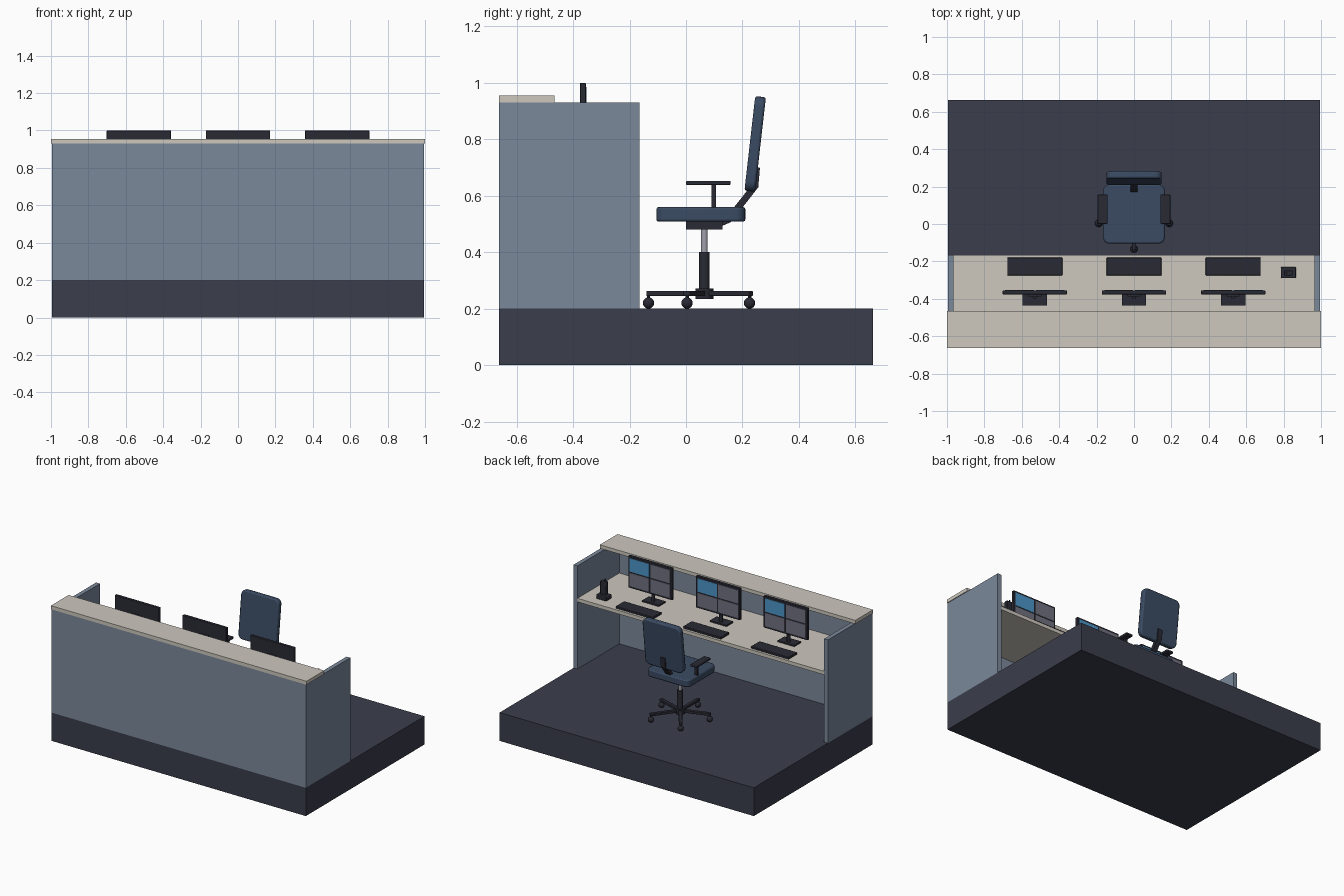
import bpy, bmesh
from math import cos, sin, pi, radians
from mathutils import Vector, Matrix

if "Cube" in bpy.data.objects:
    bpy.data.objects.remove(bpy.data.objects["Cube"])


def material(name, rgb):
    """Material from display (sRGB) colour."""
    color = [c ** 2.2 for c in rgb] + [1]
    m = bpy.data.materials.new(name)
    m.use_nodes = True
    m.diffuse_color = color
    m.node_tree.nodes["Principled BSDF"].inputs["Base Color"].default_value = color
    return m


FLOOR = material("floor", (0.24, 0.25, 0.30))
PANEL = material("panel", (0.48, 0.53, 0.60))
TOP = material("worktop", (0.80, 0.78, 0.74))
FABRIC = material("fabric", (0.24, 0.30, 0.39))
PLASTIC = material("plastic", (0.18, 0.18, 0.22))
METAL = material("metal", (0.62, 0.62, 0.66))
BLUE = material("screen_blue", (0.30, 0.58, 0.78))
GREY = material("screen_grey", (0.44, 0.44, 0.50))


def finish(name, bm, mat, smooth=False):
    mesh = bpy.data.meshes.new(name)
    bmesh.ops.recalc_face_normals(bm, faces=bm.faces)
    bm.to_mesh(mesh)
    bm.free()
    mesh.materials.append(mat)
    ob = bpy.data.objects.new(name, mesh)
    bpy.context.collection.objects.link(ob)
    if smooth:
        bpy.ops.object.select_all(action='DESELECT')
        ob.select_set(True)
        bpy.context.view_layer.objects.active = ob
        bpy.ops.object.shade_smooth_by_angle(angle=radians(35))
    return ob


def box(name, x, y, z, mat, corner=0, axis=2, soft=0):
    """Box from ranges; corner rounds the edges along axis, soft bevels the rest."""
    bm = bmesh.new()
    bmesh.ops.create_cube(bm, size=1)
    size = Vector(r[1] - r[0] for r in (x, y, z))
    mid = Vector((r[0] + r[1]) / 2 for r in (x, y, z))
    for v in bm.verts:
        v.co = v.co * size
    if corner:
        edges = [e for e in bm.edges
                 if abs(e.verts[0].co[axis] - e.verts[1].co[axis]) > 1e-6]
        bmesh.ops.bevel(bm, geom=edges, offset=corner, segments=5,
                        affect='EDGES', profile=0.5)
    ob = finish(name, bm, mat, bool(corner or soft))
    ob.location = mid
    if soft:
        mod = ob.modifiers.new("soft_edges", 'BEVEL')
        mod.width, mod.segments, mod.angle_limit = soft, 2, radians(40)
    return ob


def rod(name, a, b, r1, mat, r2=None, sides=20):
    a, b = Vector(a), Vector(b)
    bm = bmesh.new()
    turn = (b - a).to_track_quat('Z', 'Y').to_matrix().to_4x4()
    bmesh.ops.create_cone(bm, cap_ends=True, segments=sides, radius1=r1,
                          radius2=r2 or r1, depth=(b - a).length,
                          matrix=Matrix.Translation((a + b) / 2) @ turn)
    return finish(name, bm, mat, True)


def strip(name, points, thick, width, mat):
    """Bar following points in the side plane, given width across x."""
    pts = [Vector((0, y, z)) for y, z in points]
    bm = bmesh.new()
    rings = []
    for i, p in enumerate(pts):
        t = (pts[min(i + 1, len(pts) - 1)] - pts[max(i - 1, 0)]).normalized()
        n = Vector((0, -t.z, t.y)) * thick / 2
        w = Vector((width / 2, 0, 0))
        rings.append([bm.verts.new(q) for q in (p + n + w, p + n - w, p - n - w, p - n + w)])
    for a, b in zip(rings, rings[1:]):
        for k in range(4):
            bm.faces.new((a[k], a[k - 1], b[k - 1], b[k]))
    bm.faces.new(rings[0])
    bm.faces.new(rings[-1])
    return finish(name, bm, mat)


# Platform and counter
box("platform", (-.995, .995), (-.663, .663), (0, .2), FLOOR)
box("front_panel", (-.995, .995), (-.663, -.633), (.2, .93), PANEL)
for side, x in (("left", .98), ("right", -.98)):
    box(side + "_panel", (x - .015, x + .015), (-.633, -.165), (.2, .93), PANEL)
box("desk_top", (-.965, .965), (-.633, -.165), (.675, .70), TOP)
box("counter_shelf", (-1, 1), (-.663, -.465), (.93, .955), TOP)

# Monitors with stands and keyboards
for n, cx in (("right", -.53), ("middle", 0), ("left", .53)):
    box(n + "_monitor", (cx - .172, cx + .172), (-.376, -.355), (.775, 1), PLASTIC, soft=.003)
    box(n + "_monitor_mount", (cx - .035, cx + .035), (-.388, -.375), (.84, .91), PLASTIC)
    rod(n + "_monitor_pole", (cx, -.39, .705), (cx, -.39, .90), .012, PLASTIC)
    box(n + "_monitor_foot", (cx - .065, cx + .065), (-.435, -.36), (.70, .71), PLASTIC)
    for sx in (-1, 1):
        for row, z in (("lower", .836), ("upper", .939)):
            tx = cx + sx * .082
            lit = sx > 0 and row == "upper"
            box(n + "_" + row + "_screen_tile", (tx - .077, tx + .077), (-.356, -.353),
                (z - .047, z + .047), BLUE if lit else GREY)
    box(n + "_keyboard", (cx - .147, cx + .147), (-.275, -.18), (.70, .716), PLASTIC, soft=.003)

# Handset in its charger
box("charger", (.785, .865), (-.29, -.23), (.70, .73), PLASTIC, soft=.004)
box("handset", (.803, .847), (-.275, -.248), (.73, .825), PLASTIC, soft=.004)
rod("handset_knob", (.815, -.262, .825), (.815, -.262, .84), .005, PLASTIC, sides=10)

# Chair base: five legs on casters
CY = .065
rod("chair_hub", (0, CY, .235), (0, CY, .272), .032, PLASTIC)
rod("chair_lower_column", (0, CY, .26), (0, CY, .40), .019, PLASTIC)
rod("chair_gas_lift", (0, CY, .39), (0, CY, .485), .012, METAL)
for i in range(5):
    a = -pi / 2 + i * 2 * pi / 5
    leg = box("chair_leg", (0, .205), (-.012, .012), (.245, .263), PLASTIC, soft=.003)
    leg.rotation_euler.z = a
    leg.location = (cos(a) * .1025, CY + sin(a) * .1025, .254)
    x, y = cos(a) * .198, CY + sin(a) * .198
    rod("caster_stem", (x, y, .22), (x, y, .25), .006, PLASTIC, sides=10)
    out = Vector((-sin(a), cos(a), 0))
    hub = Vector((x, y, .22))
    bm = bmesh.new()
    bmesh.ops.create_uvsphere(bm, u_segments=16, v_segments=10, radius=.02)
    wheel = finish("caster", bm, PLASTIC, True)
    wheel.location = hub

# Chair seat, backrest and arms
box("seat_plate", (-.07, .07), (0, .13), (.48, .512), PLASTIC)
box("seat", (-.165, .165), (-.105, .21), (.508, .56), FABRIC, corner=.035, soft=.008)
strip("back_bracket", [(.10, .495), (.15, .515), (.19, .565), (.245, .635), (.25, .70)],
      .024, .035, PLASTIC)
back = box("backrest", (-.148, .148), (.224, .262), (.615, .952), FABRIC,
           corner=.035, axis=1, soft=.008)
back.rotation_euler.x = radians(-6.5)
back.location.y = .245
for side, s in (("left", 1), ("right", -1)):
    def span(a, b):
        return sorted((s * a, s * b))
    box(side + "_arm_post", span(.143, .162), (.09, .107), (.55, .642), PLASTIC)
    box(side + "_arm_pad", span(.142, .194), (0, .158), (.638, .653), PLASTIC, soft=.004)
